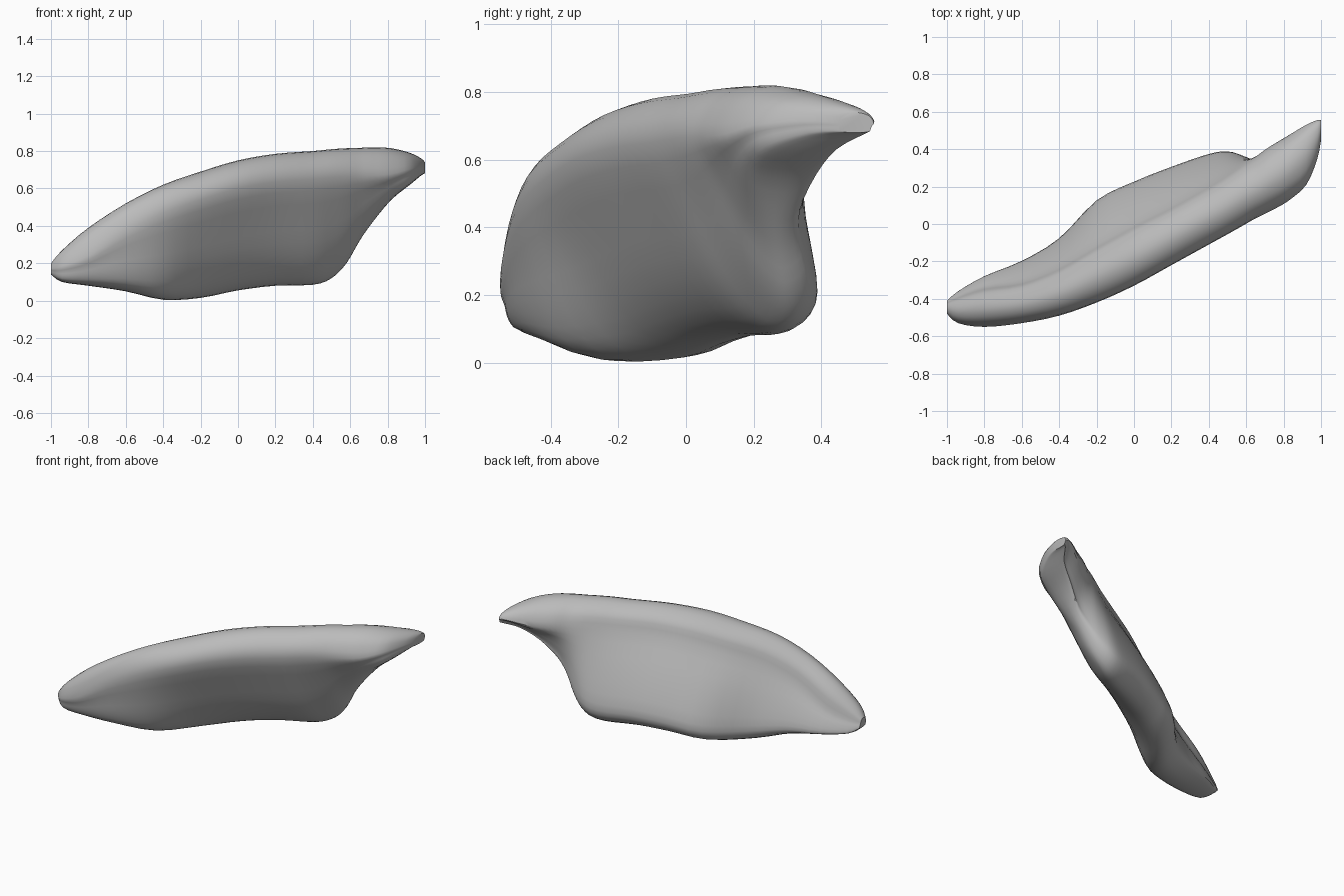
import bpy
import bmesh
from mathutils import Vector

default = bpy.data.objects.get("Cube")
if default:
    bpy.data.objects.remove(default, do_unlink=True)

# Stations along the body:
# x, top z, bottom z, front y, upper back y, lower back y, lower thickness
STATIONS = [
    (-1.0, .20, .14, -.48, -.42, -.41, .06),
    (-.94, .27, .10, -.53, -.39, -.36, .15),
    (-.8, .39, .08, -.55, -.34, -.28, .23),
    (-.6, .52, .05, -.53, -.31, -.20, .27),
    (-.4, .62, .005, -.49, -.23, -.08, .28),
    (-.2, .69, .015, -.42, -.11, .12, .29),
    (0, .75, .055, -.33, .00, .22, .27),
    (.2, .785, .08, -.22, .10, .30, .25),
    (.4, .80, .085, -.11, .21, .37, .22),
    (.5, .81, .12, -.055, .27, .385, .18),
    (.58, .815, .20, -.01, .32, .365, .14),
    (.65, .817, .32, .03, .36, .34, .12),
    (.72, .82, .42, .065, .41, .34, .13),
    (.82, .815, .54, .12, .47, .39, .19),
    (.92, .79, .62, .21, .53, .45, .22),
    (.98, .76, .67, .35, .555, .53, .17),
    (1.0, .74, .68, .45, .555, .545, .09),
]


def blend(a, b, t):
    return a + (b - a) * t


def smooth_path(points, steps, closed=False):
    """Sample a smooth curve that passes through all points."""
    n = len(points)
    result = []
    for i in range(n if closed else n - 1):
        if closed:
            p = [points[(i + k) % n] for k in (-1, 0, 1, 2)]
        else:
            p = [points[min(max(i + k, 0), n - 1)] for k in (-1, 0, 1, 2)]
        for s in range(steps):
            t = s / steps
            result.append(.5 * (2 * p[1] + (p[2] - p[0]) * t
                                + (2 * p[0] - 5 * p[1] + 4 * p[2] - p[3]) * t ** 2
                                + (3 * p[1] - p[0] - 3 * p[2] + p[3]) * t ** 3))
    if not closed:
        result.append(points[-1])
    return result


def section(x, top, bottom, front, back, low_back, low_thick):
    """Closed profile: rounded upper rim, web leaning back to a thin lower edge."""
    low_front = low_back - low_thick
    thick = back - front
    # The rim keeps its height where the body gets shallow
    rim = min(.5, .15 / (top - bottom))
    outline = [
        (front + .5 * thick, 0),
        (front + .16 * thick, .27 * rim),
        (front, rim),
        (blend(front, low_front, .33), blend(rim, 1, .36)),
        (blend(front, low_front, .7), blend(rim, 1, .7)),
        (low_front + .1 * low_thick, blend(rim, 1, .92)),
        (low_back - .45 * low_thick, 1),
        (low_back - .06 * low_thick, blend(rim, 1, .91)),
        (low_back, blend(rim, 1, .74)),
        (blend(back, low_back, .57), blend(rim, 1, .36)),
        (back, rim),
        (back - .14 * thick, .32 * rim),
    ]
    return [Vector((x, y, blend(top, bottom, drop))) for y, drop in outline]


# Loft the sections into one closed shell
sections = [section(*row) for row in STATIONS]
rails = [smooth_path(list(rail), 3) for rail in zip(*sections)]
rings = [smooth_path(list(ring), 3, closed=True) for ring in zip(*rails)]

bm = bmesh.new()
loops = [[bm.verts.new(point) for point in ring] for ring in rings]
for near, far in zip(loops, loops[1:]):
    for i in range(len(near)):
        j = (i + 1) % len(near)
        bm.faces.new((near[i], near[j], far[j], far[i]))
bm.faces.new(loops[0])
bm.faces.new(loops[-1])
bmesh.ops.recalc_face_normals(bm, faces=bm.faces)

mesh = bpy.data.meshes.new("curved_slab")
bm.to_mesh(mesh)
bm.free()
slab = bpy.data.objects.new("curved_slab", mesh)
bpy.context.collection.objects.link(slab)

# Plain grey surface
grey = bpy.data.materials.new("plain_grey")
grey.use_nodes = True
colour = (.5, .5, .5, 1)
grey.diffuse_color = colour
grey.node_tree.nodes["Principled BSDF"].inputs["Base Color"].default_value = colour
mesh.materials.append(grey)

# Smooth shading with sharp end caps
bpy.ops.object.select_all(action="DESELECT")
slab.select_set(True)
bpy.context.view_layer.objects.active = slab
bpy.ops.object.shade_smooth_by_angle(angle=.6)
